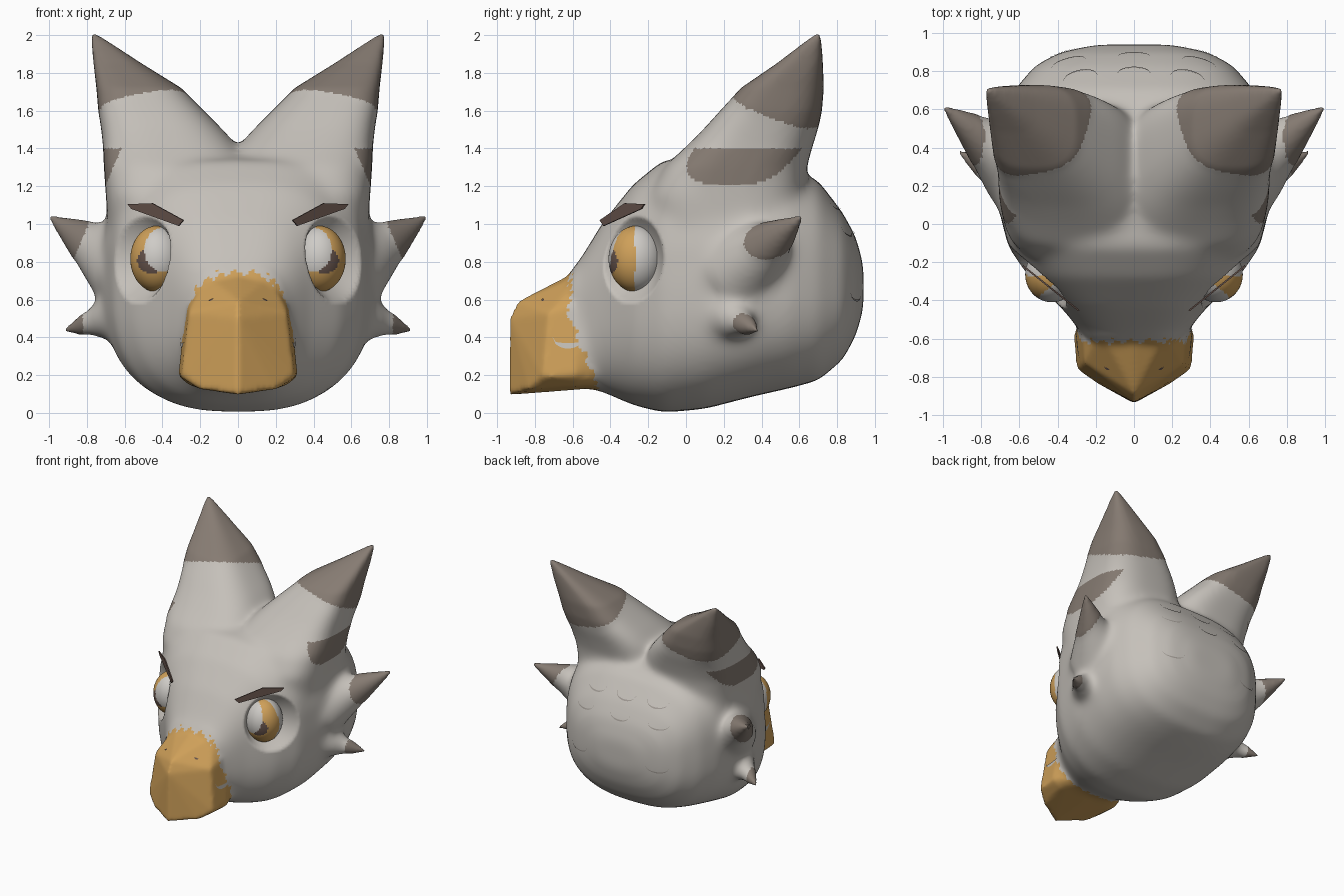
import bpy, bmesh, math
from mathutils import Vector
from mathutils.bvhtree import BVHTree

cube = bpy.data.objects.get("Cube")
if cube:
    bpy.data.objects.remove(cube)


def material(name, rgb):
    m = bpy.data.materials.new(name)
    m.use_nodes = True
    m.diffuse_color = (*rgb, 1)
    m.node_tree.nodes["Principled BSDF"].inputs["Base Color"].default_value = (*rgb, 1)
    return m


GREY = material("pale_grey", (0.56, 0.53, 0.49))
TIP = material("horn_brown", (0.24, 0.20, 0.17))
ORANGE = material("beak_orange", (0.62, 0.35, 0.10))
BROWN = material("brow_brown", (0.13, 0.085, 0.07))
WHITE = material("eye_white", (0.62, 0.60, 0.57))
LINE = material("feather_line", (0.36, 0.33, 0.30))


def add_object(name, bm, mats, smooth=True):
    mesh = bpy.data.meshes.new(name)
    bm.to_mesh(mesh)
    bm.free()
    for m in mats:
        mesh.materials.append(m)
    mesh.polygons.foreach_set("use_smooth", [smooth] * len(mesh.polygons))
    obj = bpy.data.objects.new(name, mesh)
    bpy.context.collection.objects.link(obj)
    return obj


def loft(bm, rings):
    rows = [[bm.verts.new(p) for p in ring] for ring in rings]
    n = len(rows[0])
    for a, b in zip(rows, rows[1:]):
        for i in range(n):
            j = (i + 1) % n
            bm.faces.new((a[i], a[j], b[j], b[i]))
    bm.faces.new(rows[0][::-1])
    bm.faces.new(rows[-1])


def squircle(upper, lower, n=40):
    out = []
    for i in range(n):
        c, s = math.cos(math.tau * i / n), math.sin(math.tau * i / n)
        e = 2 / (upper if s > 0 else lower)
        out.append((math.copysign(abs(c) ** e, c), math.copysign(abs(s) ** e, s)))
    return out


body = bmesh.new()

# Skull sections: y, bottom, top, half width
skull = [(-.66, .14, .68, .22), (-.55, .14, .83, .29), (-.44, .11, 1.01, .38), (-.28, .04, 1.21, .55),
         (-.12, 0, 1.34, .66), (.1, .02, 1.36, .715), (.35, .085, 1.35, .73), (.55, .13, 1.31, .7),
         (.7, .17, 1.23, .63), (.83, .28, 1.06, .52), (.9, .41, .93, .39), (.94, .55, .78, .2)]
loft(body, [[(w * u, y, (b + t) / 2 + (t - b) / 2 * v) for u, v in squircle(3, 2.65)] for y, b, t, w in skull])

# Ear horns: z, inner x, outer x, front y, back y
ear = [(1.0, .12, .69, -.16, .6), (1.15, .0, .7, -.2, .62), (1.3, -.06, .71, -.12, .64), (1.41, .0, .715, .0, .67),
       (1.5, .08, .725, .09, .7), (1.6, .18, .74, .18, .72),
       (1.72, .3, .75, .29, .73), (1.85, .51, .765, .48, .725), (2.01, .755, .78, .69, .715)]
for side in (1, -1):
    loft(body, [[(side * ((a + b) / 2 + (b - a) / 2 * u), (f + k) / 2 + (k - f) / 2 * v, z)
                 for u, v in squircle(3, 3)] for z, a, b, f, k in ear])
    # Cheek spikes: base, tip, radius
    for base, tip, radius in [((.58, .28, .76), (1.0, .615, 1.04), .24), ((.58, .19, .53), (.92, .38, .435), .17)]:
        base, tip = Vector(base), Vector(tip)
        base.x *= side
        tip.x *= side
        axis = tip - base
        turn = axis.to_track_quat("Z", "Y").to_matrix().to_4x4()
        turn.translation = (base + tip) / 2
        bmesh.ops.create_cone(body, cap_ends=True, segments=20, radius1=radius, radius2=.008,
                              depth=axis.length, matrix=turn)

# Keeled beak
half = [(.3, -.76, .19), (.2, -.83, .125), (.26, -.73, .53), (.32, -.56, .2), (.27, -.56, .58),
        (.17, -.56, .73), (.27, -.48, .15)]
beak = [(0, -.94, .095), (0, -.935, .5), (0, -.89, .59), (0, -.56, .76), (0, -.48, .13)]
beak += [(s * x, y, z) for x, y, z in half for s in (1, -1)]
hull = [body.verts.new(p) for p in beak]
bmesh.ops.convex_hull(body, input=hull)
bmesh.ops.recalc_face_normals(body, faces=body.faces)

# Fuse into one skin
raw = add_object("raw_head", body, [])
mod = raw.modifiers.new("fuse", "REMESH")
mod.mode = "VOXEL"
mod.voxel_size = .016
graph = bpy.context.evaluated_depsgraph_get()
fused = bpy.data.meshes.new_from_object(raw.evaluated_get(graph))
bpy.data.objects.remove(raw)


def is_tip(p):
    x, y, z = abs(p.x), p.y, p.z
    if z > 1.4:
        return z > 1.8 - .4 * y - .25 * (x - .5)
    if z > .63:
        return x > .79 + .43 * (1 - z)
    return x > .82


def is_beak(p):
    jag = .012 * math.sin(70 * p.x + 50 * p.z) + .008 * math.sin(130 * p.x - 90 * p.z)
    return p.y + jag < -.615 + .4 * max(0, .5 - p.z)


bm = bmesh.new()
bm.from_mesh(fused)
soft = [v for v in bm.verts if not is_tip(v.co) and v.co.y > -.58]
for i in range(30):
    bmesh.ops.smooth_vert(bm, verts=soft, factor=.5, use_axis_x=True, use_axis_y=True, use_axis_z=True)
for i in range(3):
    bmesh.ops.smooth_vert(bm, verts=bm.verts, factor=.5, use_axis_x=True, use_axis_y=True, use_axis_z=True)

# Eye sockets: press the skin in around each eye
for v in bm.verts:
    d = Vector(((abs(v.co.x) - .5) / .22, (v.co.y + .27) / .21, (v.co.z - .81) / .23))
    if d.length < 1:
        push = .13 * (1 - d.length_squared)
        v.co += Vector((-math.copysign(push, v.co.x), push * .5, 0))
for f in bm.faces:
    c = f.calc_center_median()
    f.material_index = 1 if is_tip(c) else 2 if is_beak(c) else 0
bm.normal_update()
skin = BVHTree.FromBMesh(bm)
add_object("head", bm, [GREY, TIP, ORANGE])

# Eyes, coloured by direction
for side, label in ((1, "left"), (-1, "right")):
    bm = bmesh.new()
    bmesh.ops.create_uvsphere(bm, u_segments=72, v_segments=56, radius=1)
    for f in bm.faces:
        c = f.calc_center_median()
        x = c.x * side
        shine = c.y < 0 and ((x + .2) / .66) ** 2 + ((c.z - .28) / .66) ** 2 < 1
        pupil = c.y < 0 and ((x - .2) / .54) ** 2 + ((c.z + .05) / .38) ** 2 < 1
        f.material_index = 0 if shine or c.y > -.04 else 2 if pupil else 1
    for v in bm.verts:
        v.co = Vector((side * .43 + v.co.x * .14, -.265 + v.co.y * .145, .815 + v.co.z * .175))
    add_object(label + "_eye", bm, [WHITE, ORANGE, BROWN])


def crescent(name, centre, u_axis, direction, width, drop, mat, thick):
    """Thin curved plate laid on the skin, cast along direction."""
    bm = bmesh.new()
    centre, u_axis, direction = Vector(centre), Vector(u_axis), Vector(direction).normalized()
    rows = []
    for i in range(13):
        t = i / 6 - 1
        edge = centre + u_axis * t * width - Vector((0, 0, drop * math.sqrt(1 - t * t)))
        row = []
        for p in (edge, edge + Vector((0, 0, thick * (1 - t * t) + .002))):
            hit, normal, _, _ = skin.ray_cast(p - direction * 3, direction)
            row.append(bm.verts.new(hit + normal * .005))
        rows.append(row)
    for a, b in zip(rows, rows[1:]):
        bm.faces.new((a[0], b[0], b[1], a[1]))
    bmesh.ops.recalc_face_normals(bm, faces=bm.faces)
    add_object(name, bm, [mat], False)


# Brows, beak creases and nostrils
outline = [(.285, 1.02), (.31, .99), (.56, 1.08), (.58, 1.105), (.45, 1.11)]
for side, label in ((1, "left"), (-1, "right")):
    bm = bmesh.new()
    plate = bm.faces.new([bm.verts.new((side * x, -.455 + (x - .28) * .8, z)) for x, z in outline])
    out = Vector((side * .6, -.8, 0)) * .009
    front = bmesh.ops.extrude_face_region(bm, geom=[plate])["geom"]
    bmesh.ops.translate(bm, verts=[g for g in front if isinstance(g, bmesh.types.BMVert)], vec=out)
    bmesh.ops.recalc_face_normals(bm, faces=bm.faces)
    add_object(label + "_brow", bm, [BROWN], False)
    crescent(label + "_beak_crease", (0, -.625, .4), (0, 1, 0), (-side, 0, 0), .08, .06, GREY, .028)
    crescent(label + "_nostril", (side * .14, -.74, .59), (1, 0, 0), (0, .7, -.7), .014, .02, BROWN, .018)

# Feather marks on the back of the head
for row, (z, xs) in enumerate([(1.12, (-.28, 0, .28)), (.98, (-.34, 0, .34)), (.64, (-.36, .36))]):
    for x in xs:
        crescent(f"feather_mark_{row}", (x, 0, z), (1, 0, 0), (0, -1, 0), .09, .05, LINE, .008)
